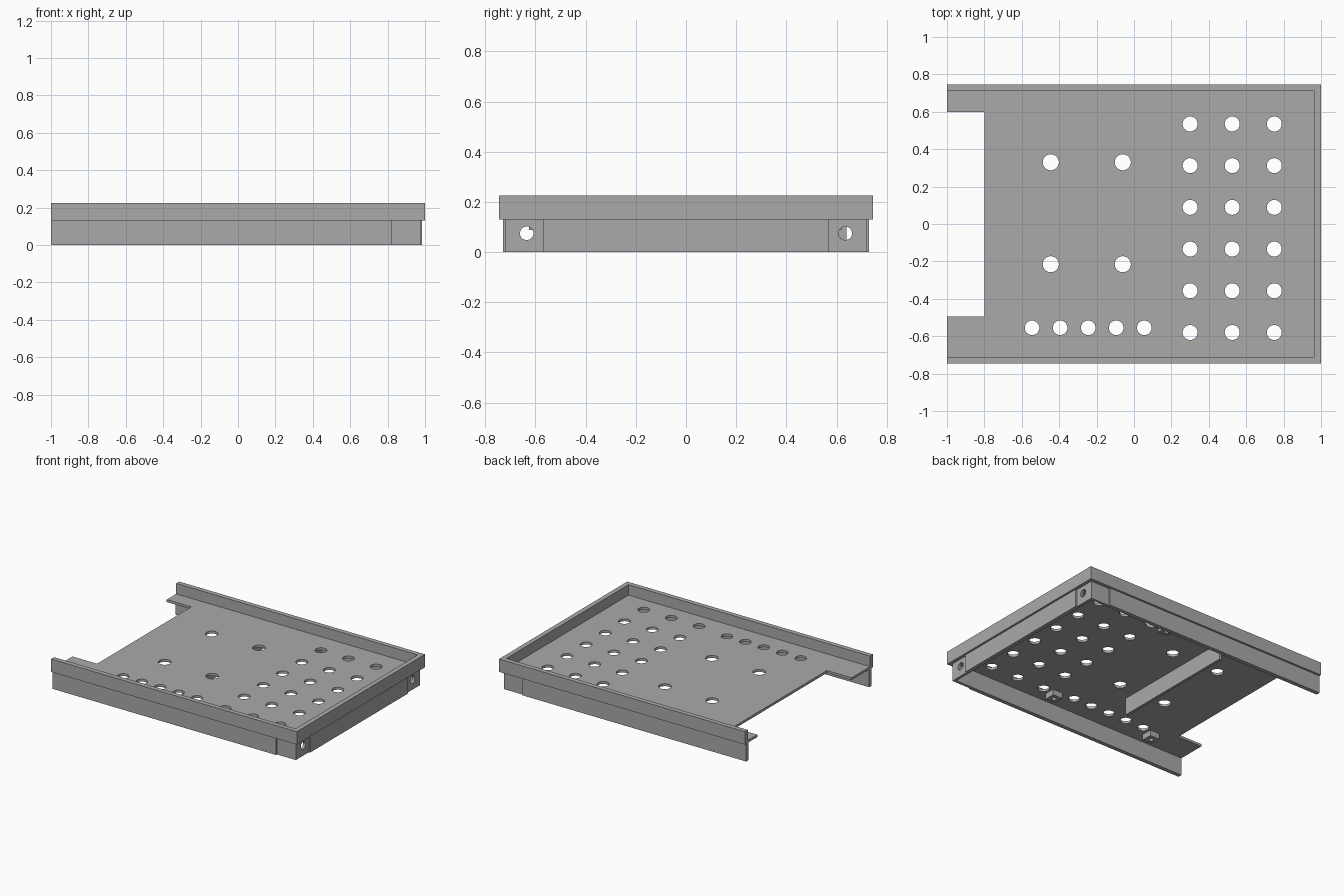
import bpy, bmesh
from mathutils import Matrix

if "Cube" in bpy.data.objects:
    bpy.data.objects.remove(bpy.data.objects["Cube"])

grey = bpy.data.materials.new("grey metal")
grey.diffuse_color = (0.4, 0.4, 0.4, 1)
grey.use_nodes = True
grey.node_tree.nodes["Principled BSDF"].inputs["Base Color"].default_value = grey.diffuse_color


def add_object(name, bm):
    bmesh.ops.recalc_face_normals(bm, faces=bm.faces[:])
    mesh = bpy.data.meshes.new(name)
    bm.to_mesh(mesh)
    bm.free()
    obj = bpy.data.objects.new(name, mesh)
    bpy.context.collection.objects.link(obj)
    mesh.materials.append(grey)
    return obj


def prism(name, outline, z0, z1):
    """Extrude a flat outline from z0 up to z1."""
    bm = bmesh.new()
    face = bm.faces.new([bm.verts.new((x, y, z0)) for x, y in outline])
    top = bmesh.ops.extrude_face_region(bm, geom=[face])["geom"]
    verts = [v for v in top if isinstance(v, bmesh.types.BMVert)]
    bmesh.ops.translate(bm, vec=(0, 0, z1 - z0), verts=verts)
    return add_object(name, bm)


def box(name, x0, x1, y0, y1, z0, z1):
    return prism(name, [(x0, y0), (x1, y0), (x1, y1), (x0, y1)], z0, z1)


def drill(obj, holes, depth, axis="Z"):
    """Cut round holes, each given as (centre, radius)."""
    bm = bmesh.new()
    for centre, radius in holes:
        m = Matrix.Translation(centre)
        if axis == "X":
            m = m @ Matrix.Rotation(1.5707963, 4, "Y")
        bmesh.ops.create_cone(bm, cap_ends=True, segments=32, radius1=radius,
                              radius2=radius, depth=depth, matrix=m)
    cutter = add_object(obj.name + "_cutter", bm)
    cutter.hide_render = True
    cutter.hide_set(True)
    mod = obj.modifiers.new("holes", "BOOLEAN")
    mod.operation = "DIFFERENCE"
    mod.solver = "EXACT"
    mod.object = cutter


# Tray floor, notched on the open left side
floor = prism("tray_floor", [
    (-1, -0.71), (0.965, -0.71), (0.965, 0.71), (-1, 0.71),
    (-1, 0.6), (-0.8, 0.6), (-0.8, -0.495), (-1, -0.495)], 0.13, 0.148)

# Vent grid, four mounting holes and a row of cable holes
holes = [((x, y, 0.14), 0.04) for x in (0.3, 0.525, 0.75)
         for y in (0.535, 0.312, 0.089, -0.134, -0.357, -0.58)]
holes += [((x, y, 0.14), 0.043) for x in (-0.445, -0.06) for y in (0.33, -0.215)]
holes += [((-0.545 + 0.15 * i, -0.555, 0.14), 0.039) for i in range(5)]
drill(floor, holes, 0.1)

# Raised rim on three sides
prism("rim", [
    (-1, -0.745), (1, -0.745), (1, 0.745), (-1, 0.745),
    (-1, 0.71), (0.965, 0.71), (0.965, -0.71), (-1, -0.71)], 0.13, 0.225)

# Skirt walls under the rim
box("right_skirt", 0.955, 0.985, -0.57, 0.57, 0, 0.13)
for side, label in ((-1, "front"), (1, "back")):
    y0, y1 = sorted((side * 0.70, side * 0.73))
    box(label + "_skirt", -1, 0.82, y0, y1, 0, 0.13)

    # Recessed corner bracket with a screw hole
    bracket = prism(label + "_corner_bracket", [
        (0.82, side * 0.72), (0.975, side * 0.72), (0.975, side * 0.57),
        (0.955, side * 0.57), (0.955, side * 0.70), (0.82, side * 0.70)], 0, 0.13)
    drill(bracket, [((0.965, side * 0.635, 0.075), 0.027)], 0.1, "X")

# Small drilled lugs below the floor
for i, (x, y) in enumerate([(0.205, -0.585), (-0.64, -0.585), (0.205, 0.58)]):
    lug = box("lug_%d" % (i + 1), x - 0.04, x + 0.04, y - 0.04, y + 0.04, 0.088, 0.13)
    drill(lug, [((x, y, 0.085), 0.016)], 0.07)

# Stiffening rib under the floor
box("floor_rib", -0.225, -0.205, -0.33, 0.64, 0.005, 0.13)
